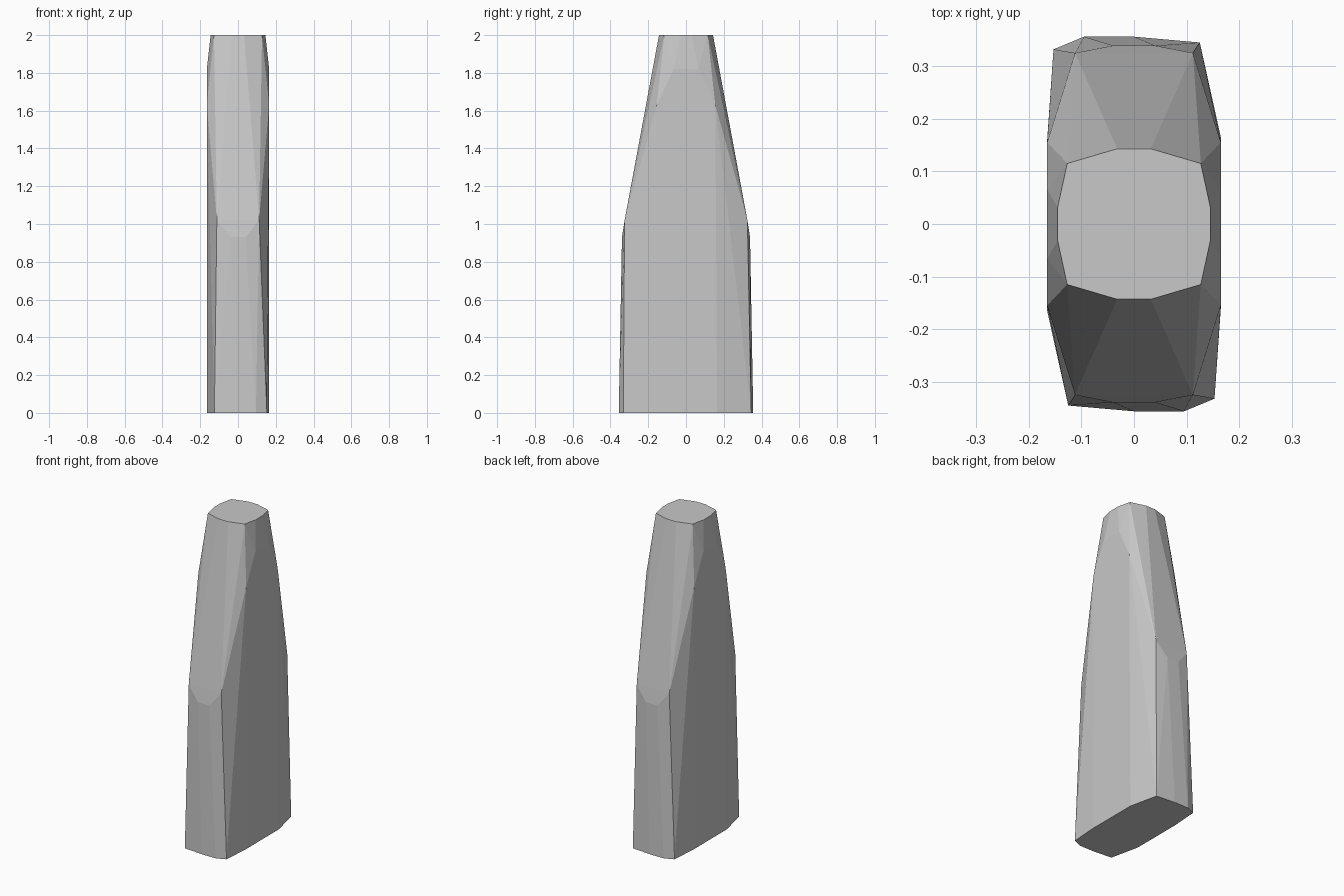
import bpy, bmesh, math

if "Cube" in bpy.data.objects:
    bpy.data.objects.remove(bpy.data.objects["Cube"])

stone = bpy.data.materials.new("light grey")
stone.diffuse_color = (0.58, 0.58, 0.58, 1)
stone.use_nodes = True
stone.node_tree.nodes["Principled BSDF"].inputs["Base Color"].default_value = stone.diffuse_color

bm = bmesh.new()


def half_turn(points, z):
    """Add the points and their half-turn copies at one height."""
    for x, y in points:
        for s in (1, -1):
            bm.verts.new((s * x, s * y, z))


def four_way(points, z):
    """Add the points mirrored across both axes."""
    half_turn(points, z)
    half_turn([(-x, y) for x, y in points], z)


# slightly twisted foot
half_turn([(0.165, -0.16), (0.153, -0.332), (0.095, -0.356),
           (0.0, -0.356), (-0.125, -0.345), (-0.165, -0.165)], 0)
# shoulders where the narrow sides begin to lean in
four_way([(0.04, 0.339)], 0.93)
four_way([(0.112, 0.325)], 1.02)
# arched upper edge of the flat broad sides
four_way([(0.165, 0.155)], 1.63)
four_way([(0.165, 0.065)], 1.82)
# twelve-sided flat top
four_way([(0.032, 0.143), (0.127, 0.115), (0.145, 0.032)], 2)

# faceted skin
bmesh.ops.convex_hull(bm, input=bm.verts[:])
bmesh.ops.dissolve_limit(bm, angle_limit=math.radians(0.5),
                         verts=bm.verts[:], edges=bm.edges[:])
bmesh.ops.recalc_face_normals(bm, faces=bm.faces[:])

mesh = bpy.data.meshes.new("tapered_pillar")
bm.to_mesh(mesh)
bm.free()
mesh.materials.append(stone)
bpy.context.collection.objects.link(bpy.data.objects.new("tapered_pillar", mesh))
